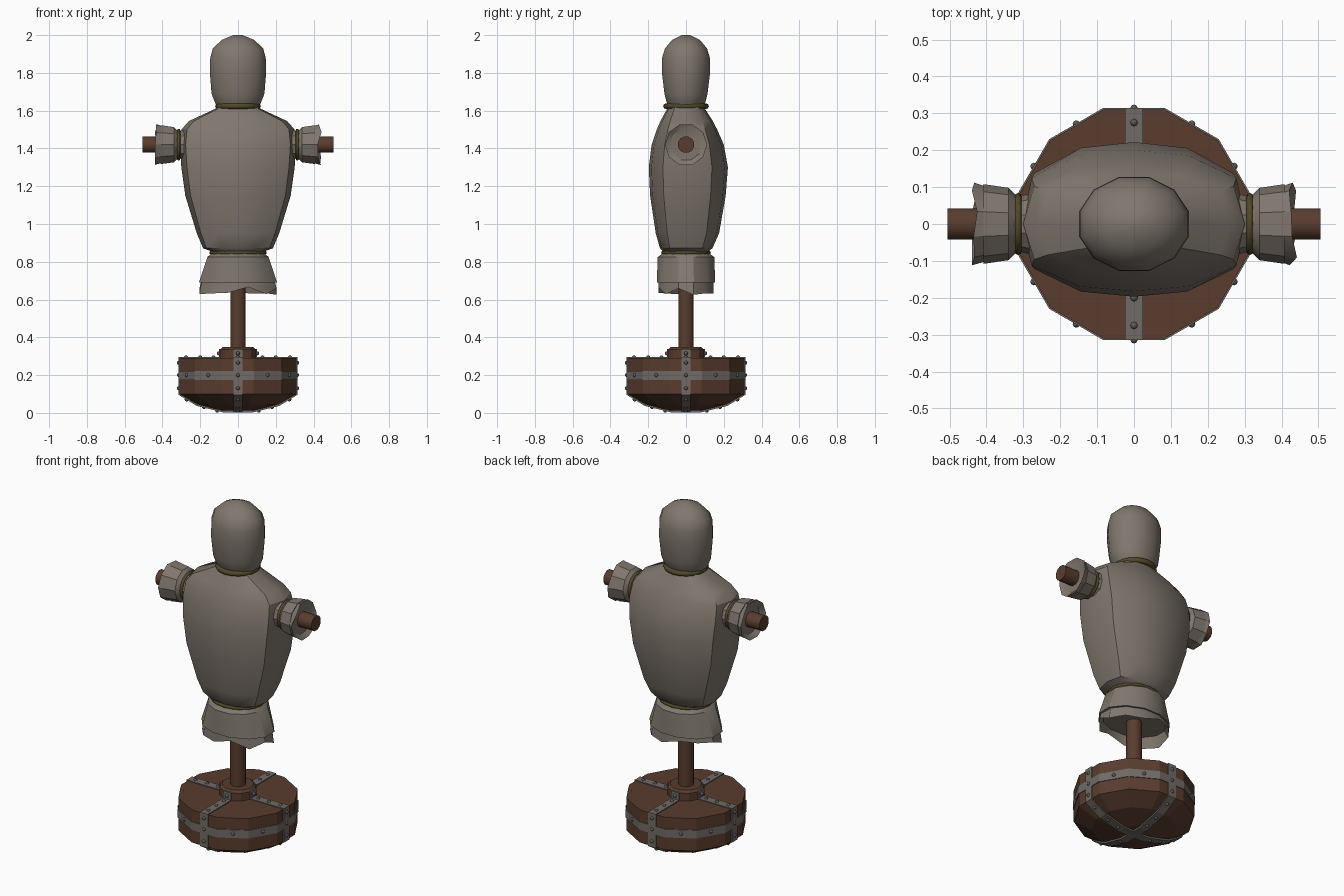
import bpy, bmesh, math, random
from mathutils import Vector, Matrix

if "Cube" in bpy.data.objects:
    bpy.data.objects.remove(bpy.data.objects["Cube"])

random.seed(4)


def material(name, rgb):
    m = bpy.data.materials.new(name)
    m.diffuse_color = (*rgb, 1)
    m.use_nodes = True
    m.node_tree.nodes["Principled BSDF"].inputs["Base Color"].default_value = m.diffuse_color
    return m


CLOTH = material("burlap cloth", (0.215, 0.185, 0.157))
WOOD = material("brown wood", (0.100, 0.046, 0.028))
METAL = material("dull metal", (0.165, 0.145, 0.130))
RIVET = material("rivet steel", (0.110, 0.105, 0.105))
ROPE = material("dark rope", (0.085, 0.065, 0.022))


def finish(name, bm, mat, angle=None):
    bmesh.ops.recalc_face_normals(bm, faces=bm.faces)
    me = bpy.data.meshes.new(name)
    bm.to_mesh(me)
    bm.free()
    ob = bpy.data.objects.new(name, me)
    bpy.context.collection.objects.link(ob)
    me.materials.append(mat)
    if angle:
        bpy.ops.object.select_all(action='DESELECT')
        ob.select_set(True)
        bpy.context.view_layer.objects.active = ob
        bpy.ops.object.shade_smooth_by_angle(angle=math.radians(angle))
    return ob


def loft(bm, rings, start=True, end=True):
    vs = [[bm.verts.new(p) for p in r] for r in rings]
    n = len(vs[0])
    for a, b in zip(vs, vs[1:]):
        for i in range(n):
            bm.faces.new((a[i], a[(i + 1) % n], b[(i + 1) % n], b[i]))
    if start:
        bm.faces.new(vs[0])
    if end:
        bm.faces.new(vs[-1])


def ring(z, rx, ry, n=12, turn=0.5, jag=0):
    pts = []
    for i in range(n):
        a = (i + turn) * math.tau / n
        pts.append(Vector((rx * math.cos(a), ry * math.sin(a), z + random.uniform(-jag, jag))))
    return pts


def turned(name, profile, mat, n=12, turn=0.5, angle=None):
    bm = bmesh.new()
    loft(bm, [ring(z, rx, ry, n, turn) for z, rx, ry in profile])
    return finish(name, bm, mat, angle)


def rope(name, loc, rx, ry, thick, along_x=False):
    bm = bmesh.new()
    rings = []
    for i in range(20):
        a = i * math.tau / 20
        rings.append([Vector(((rx + thick * math.cos(b)) * math.cos(a),
                              (ry + thick * math.cos(b)) * math.sin(a), thick * math.sin(b)))
                      for b in [j * math.tau / 8 for j in range(8)]])
    loft(bm, rings + [rings[0]], False, False)
    bmesh.ops.remove_doubles(bm, verts=bm.verts, dist=1e-5)
    if along_x:
        bm.transform(Matrix.Rotation(math.pi / 2, 4, 'Y'))
    bm.transform(Matrix.Translation(loc))
    finish(name, bm, ROPE, 60)


# Base: twelve-sided drum with rounded underside
K = 1 / math.cos(math.pi / 12)
drum = [(0.012, 0.08), (0.045, 0.215), (0.10, 0.31), (0.29, 0.31)]
turned("base_drum", [(z, r * K, r * K) for z, r in drum], WOOD)
turned("pole_collar", [(z, r * K, r * K) for z, r in [(0.28, 0.095), (0.335, 0.095), (0.348, 0.082)]], WOOD)

# Metal hoop round the drum
turned("base_hoop", [(z, r * K, r * K) for z, r in
                     [(0.175, 0.30), (0.175, 0.314), (0.223, 0.314), (0.223, 0.30)]], METAL)

# Crossed straps that wrap the drum and climb the collar
half = [(0.08, 0.003), (0.219, 0.037), (0.315, 0.096), (0.315, 0.295),
        (0.101, 0.295), (0.101, 0.338), (0.08, 0.338)]
outline = half + [(-x, z) for x, z in reversed(half)]
for k in range(2):
    bm = bmesh.new()
    loft(bm, [[Vector((x, y, z)) for x, z in outline] for y in (-0.025, 0.025)])
    bm.transform(Matrix.Rotation(k * math.pi / 2, 4, 'Z'))
    finish("base_strap", bm, METAL)

# Rivets on hoop and straps
bm = bmesh.new()


def rivet(r, z, a):
    m = Matrix.Rotation(a, 4, 'Z') @ Matrix.Translation((r, 0, z))
    bmesh.ops.create_uvsphere(bm, u_segments=8, v_segments=5, radius=0.0105, matrix=m)


for i in range(12):
    rivet(0.313, 0.20, i * math.tau / 12)
for i in range(4):
    for r, z in [(0.314, 0.265), (0.314, 0.13), (0.275, 0.294), (0.2, 0.294), (0.13, 0.294),
                 (0.102, 0.315), (0.272, 0.071), (0.18, 0.03), (0.11, 0.012)]:
        rivet(r, z, i * math.pi / 2)
finish("rivets", bm, RIVET, 60)

# Upright pole and cross bar
turned("upright_pole", [(0.30, 0.042, 0.042), (1.60, 0.042, 0.042)], WOOD, 12, 0.5, 40)
bar = turned("cross_bar", [(-0.505, 0.044, 0.044), (0.505, 0.044, 0.044)], WOOD, 12, 0.5, 40)
bar.data.transform(Matrix.Translation((0, 0, 1.42)) @ Matrix.Rotation(math.pi / 2, 4, 'Y'))

# Torso: stuffed sack with flattened flanks
quarter = [(0, 1), (0.48, 0.93), (0.90, 0.62), (1, 0)]
sect = [(x, -y) for x, y in quarter] + [(x, y) for x, y in reversed(quarter[:3])]
sect += [(-x, y) for x, y in reversed(sect[1:-1])]
levels = [(0.83, 0.135, 0.115, 0.115), (0.855, 0.14, 0.12, 0.12), (0.872, 0.185, 0.138, 0.14),
          (0.95, 0.218, 0.16, 0.175), (1.15, 0.279, 0.19, 0.21), (1.30, 0.300, 0.197, 0.222),
          (1.42, 0.308, 0.182, 0.20), (1.50, 0.300, 0.155, 0.165), (1.545, 0.26, 0.135, 0.142),
          (1.61, 0.12, 0.10, 0.10), (1.64, 0.10, 0.085, 0.085)]
bm = bmesh.new()
loft(bm, [[Vector((x * rx, y * (f if y < 0 else b), z)) for x, y in sect] for z, rx, f, b in levels])
finish("torso_sack", bm, CLOTH, 32)

# Head sack
turned("head_sack", [(1.61, 0.105, 0.085), (1.64, 0.125, 0.105), (1.69, 0.145, 0.118),
                     (1.80, 0.154, 0.132), (1.88, 0.152, 0.131), (1.93, 0.138, 0.115),
                     (1.975, 0.088, 0.076), (2.0, 0.025, 0.022)], CLOTH, 12, 0.5, 40)

# Skirt: flared outer cloth and ragged inner hem
bm = bmesh.new()
loft(bm, [ring(0.85, 0.14, 0.12), ring(0.825, 0.168, 0.155), ring(0.69, 0.214, 0.160),
          ring(0.69, 0.19, 0.145)], True, True)
loft(bm, [ring(0.72, 0.195, 0.148), ring(0.645, 0.212, 0.152, jag=0.024),
          ring(0.70, 0.18, 0.135)], False, True)
finish("ragged_skirt", bm, CLOTH, 32)

# Sleeves: gathered cuffs with ragged ends, tied with rope
for s in (-1, 1):
    bm = bmesh.new()
    loft(bm, [ring(0.27, 0.085, 0.085, 10), ring(0.315, 0.074, 0.074, 10), ring(0.34, 0.098, 0.098, 10),
              ring(0.408, 0.108, 0.108, 10), ring(0.408, 0.092, 0.092, 10)])
    loft(bm, [ring(0.39, 0.098, 0.098, 10), ring(0.43, 0.112, 0.112, 10, jag=0.012),
              ring(0.415, 0.085, 0.085, 10)], False, True)
    bm.transform(Matrix.Translation((0, 0, 1.42)) @ Matrix.Rotation(s * math.pi / 2, 4, 'Y'))
    finish("sleeve_cuff", bm, CLOTH, 32)
    rope("sleeve_rope", (s * 0.314, 0, 1.42), 0.075, 0.075, 0.009, True)

# Neck and waist ropes
rope("neck_rope", (0, 0, 1.624), 0.106, 0.106, 0.015)
rope("waist_rope", (0, 0, 0.848), 0.142, 0.122, 0.010)
